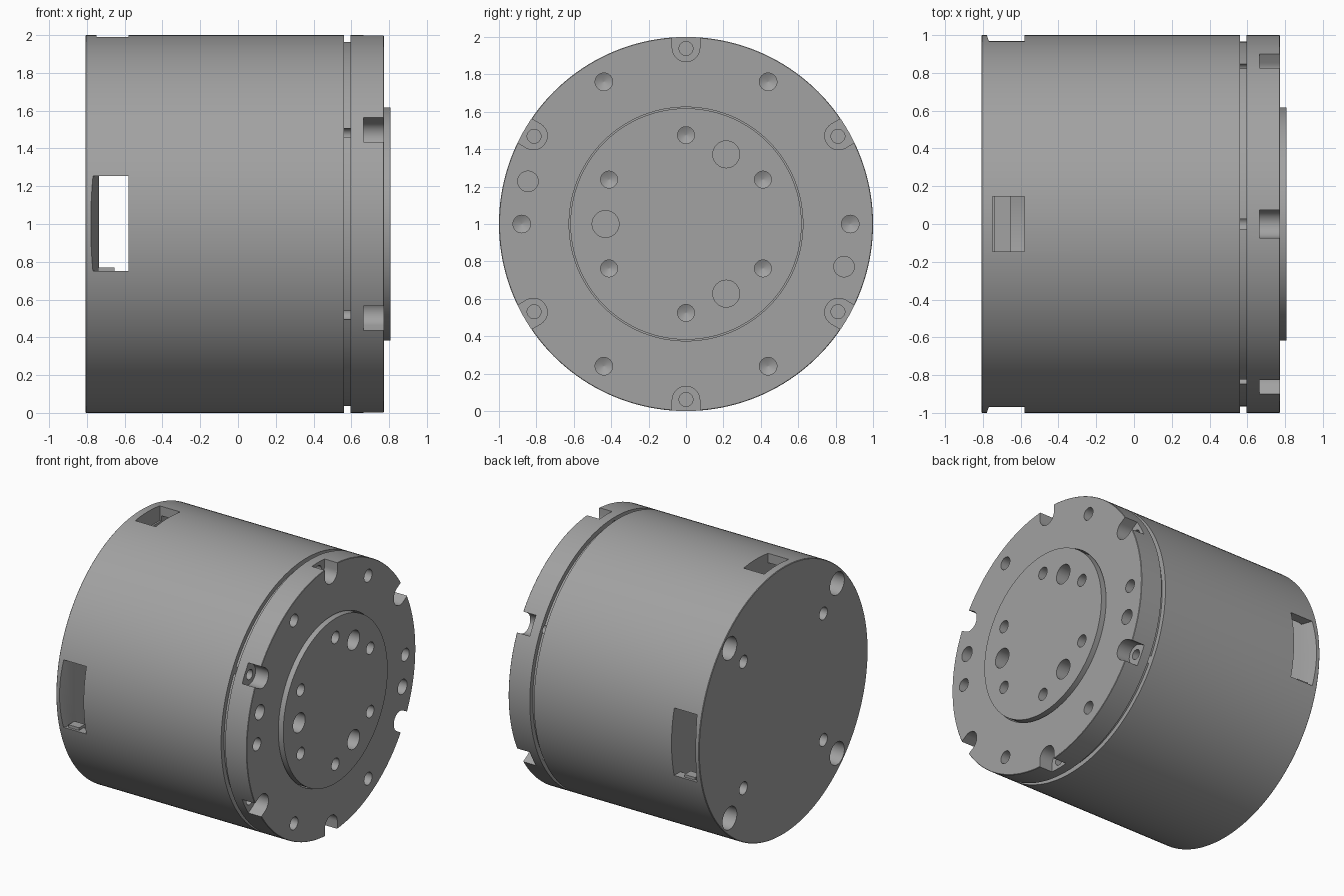
import bpy, bmesh
from math import sin, cos, pi, radians

if "Cube" in bpy.data.objects:
    bpy.data.objects.remove(bpy.data.objects["Cube"])


def make(name, bm):
    bmesh.ops.recalc_face_normals(bm, faces=bm.faces)
    me = bpy.data.meshes.new(name)
    bm.to_mesh(me)
    bm.free()
    ob = bpy.data.objects.new(name, me)
    bpy.context.collection.objects.link(ob)
    return ob


def add_lathe(bm, profile, y=0, z=1, segs=32):
    """Revolve (x, radius) points about an axis parallel to x, capped at both ends."""
    rings = [[bm.verts.new((x, y + r * cos(2 * pi * i / segs), z + r * sin(2 * pi * i / segs)))
              for i in range(segs)] for x, r in profile]
    for a, b in zip(rings, rings[1:]):
        for i in range(segs):
            j = (i + 1) % segs
            bm.faces.new((a[i], a[j], b[j], b[i]))
    bm.faces.new(rings[0])
    bm.faces.new(rings[-1])


def lathe(name, profile, segs=160):
    bm = bmesh.new()
    add_lathe(bm, profile, segs=segs)
    return make(name, bm)


def polar(r, deg):
    return r * cos(radians(deg)), 1 + r * sin(radians(deg))


def drills(holes):
    """Each hole: (distance from axis, angle, profile)."""
    bm = bmesh.new()
    for r, deg, profile in holes:
        y, z = polar(r, deg)
        add_lathe(bm, profile, y, z)
    return make("drills", bm)


def bore(face, r, depth, d=1):
    """Blind drilled hole with a conical tip; d=1 enters from +x, -1 from -x."""
    return [(face + d * .03, r), (face - d * depth, r), (face - d * (depth + r * .5), .002)]


def boxes(name, ranges):
    bm = bmesh.new()
    for lo, hi in ranges:
        vs = bmesh.ops.create_cube(bm, size=1)["verts"]
        for v in vs:
            v.co = [hi[k] if v.co[k] > 0 else lo[k] for k in range(3)]
    return make(name, bm)


def cut(ob, cutter):
    cutter.hide_render = True
    mod = ob.modifiers.new("cut", 'BOOLEAN')
    mod.operation = 'DIFFERENCE'
    mod.solver = 'EXACT'
    mod.object = cutter
    bpy.context.view_layer.update()
    dg = bpy.context.evaluated_depsgraph_get()
    me = bpy.data.meshes.new_from_object(ob.evaluated_get(dg))
    ob.modifiers.clear()
    ob.data = me
    bpy.data.objects.remove(cutter)


# main housing
housing = lathe("housing", [(-.808, .996), (-.804, 1), (.56, 1)])

# hollow behind the rear cap, leaving posts around the rear screw holes
diagonals = (45, 135, 225, 315)
cavity = lathe("cavity", [(-.737, .93), (-.578, .93)])
cut(cavity, drills([(.9, a, [(-.9, .12), (-.4, .12)]) for a in diagonals] +
                   [(.67, a, [(-.9, .08), (-.4, .08)]) for a in diagonals]))
cut(housing, cavity)

# two side windows with a sloping rear wall, and one top window
windows = boxes("windows", [((-.815, -1.1, .75), (-.58, -.88, 1.255)),
                            ((-.815, .88, .75), (-.58, 1.1, 1.255)),
                            ((-.75, -.145, 1.88), (-.58, .145, 2.1))])
for v in windows.data.vertices:
    if v.co.x < -.8 and abs(v.co.y) < .9:
        v.co.x = -.737
cut(housing, windows)

# rear screw holes
cut(housing, drills([(.9, a, bore(-.808, .085, .17, -1)) for a in diagonals] +
                    [(.67, a, bore(-.808, .047, .13, -1)) for a in diagonals]))

# inner lip seen through the windows
lip = boxes("inner_lip", [((-.74, -.95, .70), (-.653, -.88, .77)),
                          ((-.74, .88, .70), (-.653, .95, .77)),
                          ((-.74, -.2, .05), (-.653, .2, .12))])

# front flange with the narrow groove behind it
flange = lathe("front_flange", [(.55, .965), (.595, .965), (.595, 1), (.769, 1), (.772, .997)])
cut(flange, lathe("recess", [(.62, .625), (.9, .625)]))

# U-shaped notches around the rim
bm = bmesh.new()
for k in range(6):
    a = radians(30 + 60 * k)
    arc = [(.942 + .074 * cos(t), .074 * sin(t)) for t in (pi / 2 + pi * i / 16 for i in range(17))]
    outline = [(1.1, .074)] + arc + [(1.1, -.074)]
    ends = [[bm.verts.new((x, u * cos(a) - v * sin(a), 1 + u * sin(a) + v * cos(a)))
             for u, v in outline] for x in (.665, .9)]
    n = len(outline)
    for i in range(n):
        j = (i + 1) % n
        bm.faces.new((ends[0][i], ends[0][j], ends[1][j], ends[1][i]))
    for e in ends:
        bm.faces.new(e)
cut(flange, make("notches", bm))

# flange holes: screw holes in the notches, rim holes, two dowel holes
sixths = range(0, 360, 60)
cut(flange, drills([(.938, 30 + a, [(.5, .037), (.7, .037)]) for a in sixths] +
                   [(.878, a, bore(.772, .047, .13)) for a in sixths] +
                   [(.875, a, [(.8, .055), (.64, .055)]) for a in (164.9, -15.1)]))

# output boss with its screw and dowel holes
boss = lathe("output_boss", [(.61, .618), (.808, .618)])
cut(boss, drills([(.475, 30 + a, bore(.808, .045, .12)) for a in sixths] +
                 [(.43, a, [(.85, .072), (.67, .072)]) for a in (60, 180, 300)]))

# dark grey metal, smooth shading with sharp edges
metal = bpy.data.materials.new("dark_grey_metal")
metal.diffuse_color = (.36, .36, .36, 1)
metal.use_nodes = True
metal.node_tree.nodes["Principled BSDF"].inputs["Base Color"].default_value = metal.diffuse_color
bpy.ops.object.select_all(action='DESELECT')
for ob in (housing, flange, boss, lip):
    ob.data.materials.clear()
    ob.data.materials.append(metal)
    ob.select_set(True)
bpy.context.view_layer.objects.active = housing
bpy.ops.object.shade_smooth_by_angle(angle=radians(30))
